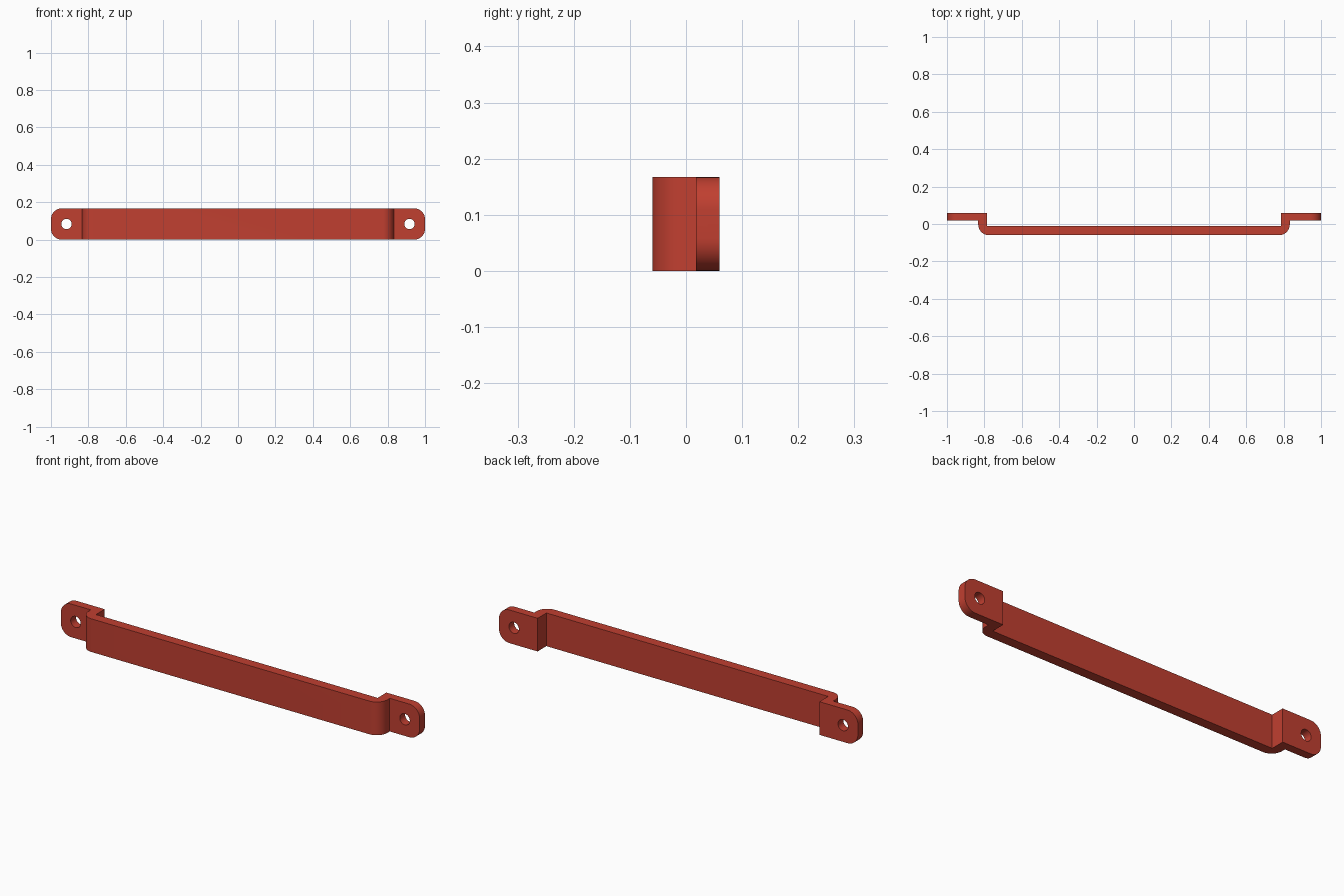
import bpy, bmesh, math
from mathutils import Vector

if "Cube" in bpy.data.objects:
    bpy.data.objects.remove(bpy.data.objects["Cube"])

H = 0.167          # strip height
R_TAB = 0.058      # tab corner radius
R_BEND = 0.058     # outer bend radius

red = bpy.data.materials.new("brick red")
red.diffuse_color = (0.53, 0.05, 0.03, 1)
red.use_nodes = True
red.node_tree.nodes["Principled BSDF"].inputs["Base Color"].default_value = red.diffuse_color


def arc(cx, cy, r, a0, a1, n=12):
    angles = [math.radians(a0 + (a1 - a0) * i / n) for i in range(n + 1)]
    return [(cx + r * math.cos(a), cy + r * math.sin(a)) for a in angles]


def prism(name, points, depth):
    """Extrude a closed outline along z."""
    bm = bmesh.new()
    face = bm.faces.new([bm.verts.new((x, y, 0)) for x, y in points])
    ext = bmesh.ops.extrude_face_region(bm, geom=[face])
    bmesh.ops.translate(bm, vec=Vector((0, 0, depth)),
                        verts=[v for v in ext["geom"] if isinstance(v, bmesh.types.BMVert)])
    bmesh.ops.recalc_face_normals(bm, faces=bm.faces)
    mesh = bpy.data.meshes.new(name)
    bm.to_mesh(mesh)
    bm.free()
    mesh.materials.append(red)
    obj = bpy.data.objects.new(name, mesh)
    bpy.context.collection.objects.link(obj)
    return obj


def cut(obj, cutter, operation):
    cutter.rotation_euler.x = math.pi / 2   # outline now lies in xz
    cutter.location.y = 0.2
    cutter.hide_render = True
    cutter.hide_set(True)
    mod = obj.modifiers.new(cutter.name, 'BOOLEAN')
    mod.object, mod.operation, mod.solver = cutter, operation, 'EXACT'


# Bent strip: right half of the plan outline, mirrored to the left
right = arc(0.833 - R_BEND, -0.06 + R_BEND, R_BEND, -90, 0)
right += [(0.833, 0.018), (1, 0.018), (1, 0.06), (0.785, 0.06), (0.785, -0.01)]
left = [(-x, y) for x, y in reversed(right)]
handle = prism("handle_bar", right + left, H)

# Rounded tab ends
outline = (arc(1 - R_TAB, R_TAB, R_TAB, -90, 0) + arc(1 - R_TAB, H - R_TAB, R_TAB, 0, 90)
           + arc(-1 + R_TAB, H - R_TAB, R_TAB, 90, 180) + arc(-1 + R_TAB, R_TAB, R_TAB, 180, 270))
cut(handle, prism("tab_rounding_cutter", outline, 0.4), 'INTERSECT')

# Screw holes
for side in (-1, 1):
    hole = prism("screw_hole_cutter", arc(side * 0.917, H / 2, 0.028, 0, 352.5, 47), 0.4)
    cut(handle, hole, 'DIFFERENCE')

# Bake the cuts, remove the cutters and smooth the bends
bpy.context.view_layer.update()
baked = bpy.data.meshes.new_from_object(handle.evaluated_get(bpy.context.evaluated_depsgraph_get()))
handle.modifiers.clear()
handle.data = baked
for obj in list(bpy.data.objects):
    if obj is not handle and obj.name.find("cutter") >= 0:
        bpy.data.objects.remove(obj)
bpy.context.view_layer.objects.active = handle
handle.select_set(True)
bpy.ops.object.shade_smooth_by_angle(angle=math.radians(30))
